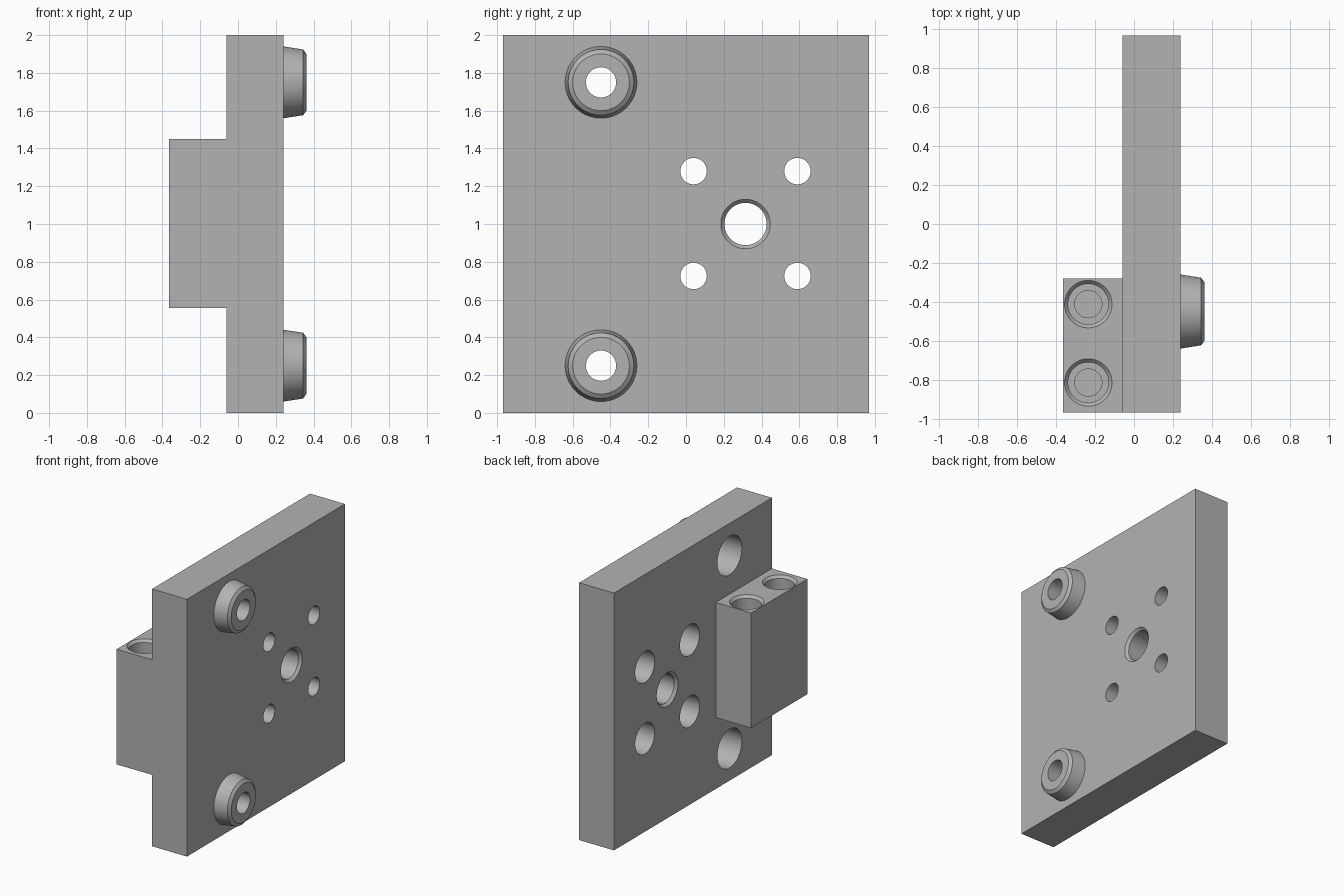
import bpy, bmesh, math
from mathutils import Matrix

cube = bpy.data.objects.get("Cube")
if cube:
    bpy.data.objects.remove(cube, do_unlink=True)

grey = bpy.data.materials.new("machined grey")
grey.use_nodes = True
colour = (0.45, 0.45, 0.45, 1)
grey.diffuse_color = colour
grey.node_tree.nodes["Principled BSDF"].inputs["Base Color"].default_value = colour


def add_object(name, bm):
    bmesh.ops.recalc_face_normals(bm, faces=bm.faces)
    mesh = bpy.data.meshes.new(name)
    bm.to_mesh(mesh)
    bm.free()
    mesh.materials.append(grey)
    obj = bpy.data.objects.new(name, mesh)
    bpy.context.collection.objects.link(obj)
    return obj


def box(name, low, high):
    bm = bmesh.new()
    bmesh.ops.create_cube(bm, size=1)
    for v in bm.verts:
        v.co = [(a + b) / 2 + c * (b - a) for a, b, c in zip(low, high, v.co)]
    return add_object(name, bm)


def lathe(name, profile, centre, axis, closed=False, sides=64):
    """Turn (distance along axis, radius) points around the x or z axis."""
    bm = bmesh.new()
    rings = []
    for d, r in profile:
        rings.append([bm.verts.new((r * math.cos(i * math.tau / sides),
                                    r * math.sin(i * math.tau / sides), d))
                      for i in range(sides)])
    pairs = list(zip(rings, rings[1:]))
    if closed:
        pairs.append((rings[-1], rings[0]))
    else:
        bm.faces.new(rings[0])
        bm.faces.new(rings[-1])
    for a, b in pairs:
        for i in range(sides):
            j = (i + 1) % sides
            bm.faces.new((a[i], a[j], b[j], b[i]))
    turn = Matrix.Rotation(math.pi / 2, 4, 'Y') if axis == 'X' else Matrix()
    bm.transform(Matrix.Translation(centre) @ turn)
    return add_object(name, bm)


def combine(target, other, operation):
    mod = target.modifiers.new(operation, 'BOOLEAN')
    mod.operation = operation
    mod.solver = 'EXACT'
    mod.object = other
    bpy.context.view_layer.objects.active = target
    bpy.ops.object.modifier_apply(modifier=mod.name)
    bpy.data.objects.remove(other, do_unlink=True)


def smooth(obj):
    bpy.ops.object.select_all(action='DESELECT')
    obj.select_set(True)
    bpy.context.view_layer.objects.active = obj
    bpy.ops.object.shade_smooth_by_angle(angle=math.radians(20))


# Plate with the clamp block fused to its inner side
back, face = -0.06, 0.24
plate = box("mounting_plate", (back, -0.97, 0), (face, 0.97, 2))
block = box("clamp_block", (-0.365, -0.97, 0.555), (0, -0.28, 1.45))
combine(plate, block, 'UNION')

# Counterbored holes through the bosses
boss_y, boss_heights = -0.45, (0.25, 1.75)
for z in boss_heights:
    bore = [(back - 0.05, 0.15), (0.13, 0.15), (0.13, 0.08), (face + 0.05, 0.08)]
    combine(plate, lathe("cutter", bore, (0, boss_y, z), 'X'), 'DIFFERENCE')

# Square pattern of four counterbored holes
for y in (0.04, 0.59):
    for z in (0.725, 1.28):
        bore = [(back - 0.05, 0.12), (0.14, 0.12), (0.14, 0.07), (face + 0.05, 0.07)]
        combine(plate, lathe("cutter", bore, (0, y, z), 'X'), 'DIFFERENCE')

# Central hole, chamfered at both ends
bore = [(back - 0.02, 0.15), (back + 0.02, 0.112), (face - 0.02, 0.112), (face + 0.02, 0.15)]
combine(plate, lathe("cutter", bore, (0, 0.315, 1.0), 'X'), 'DIFFERENCE')

# Stepped blind holes in the top of the block
for y in (-0.815, -0.412):
    bore = [(0.02, 0.14), (-0.02, 0.104), (-0.4, 0.104), (-0.4, 0.07), (-0.7, 0.07)]
    combine(plate, lathe("cutter", bore, (-0.235, y, 1.45), 'Z'), 'DIFFERENCE')
smooth(plate)

# Tapered bosses on the outer side
for name, z in zip(("lower_boss", "upper_boss"), boss_heights):
    ring = [(face, 0.19), (0.345, 0.174), (0.362, 0.15), (0.362, 0.08), (face, 0.08)]
    smooth(lathe(name, ring, (0, boss_y, z), 'X', closed=True))
